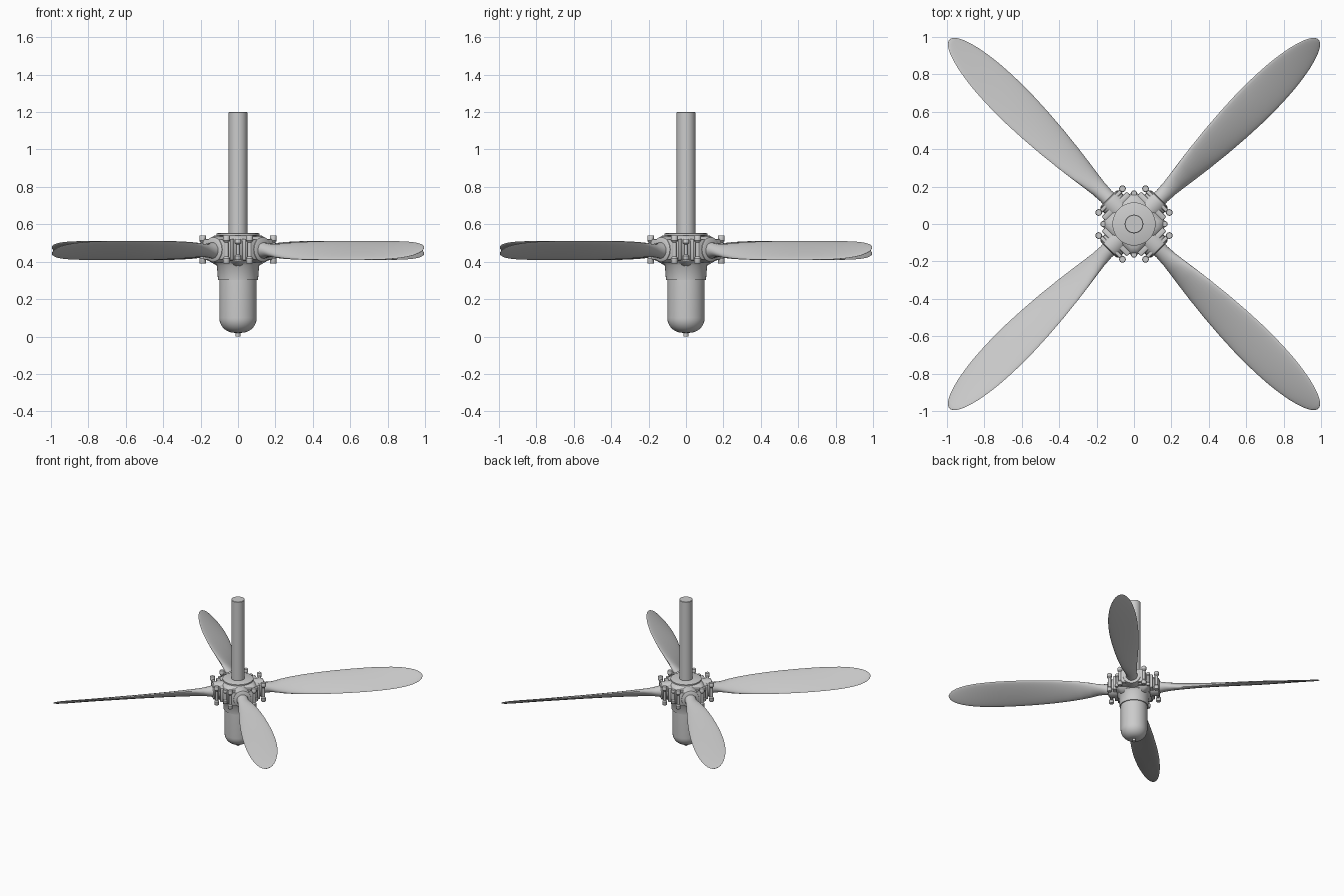
import bpy, bmesh, math
from mathutils import Matrix

if "Cube" in bpy.data.objects:
    bpy.data.objects.remove(bpy.data.objects["Cube"])

ZC = 0.46          # height of the blade plane
R2 = math.sqrt(0.5)


def finish(name, bm, angle=35):
    bmesh.ops.recalc_face_normals(bm, faces=bm.faces)
    me = bpy.data.meshes.new(name)
    bm.to_mesh(me)
    bm.free()
    ob = bpy.data.objects.new(name, me)
    bpy.context.collection.objects.link(ob)
    bpy.ops.object.select_all(action='DESELECT')
    ob.select_set(True)
    bpy.context.view_layer.objects.active = ob
    bpy.ops.object.shade_smooth_by_angle(angle=math.radians(angle))
    return ob


def loft(name, rings):
    bm = bmesh.new()
    vs = [[bm.verts.new(p) for p in ring] for ring in rings]
    n = len(vs[0])
    for a, b in zip(vs, vs[1:]):
        for i in range(n):
            j = (i + 1) % n
            bm.faces.new((a[i], a[j], b[j], b[i]))
    bm.faces.new(vs[0])
    bm.faces.new(vs[-1])
    return finish(name, bm)


def lathe(name, profile, seg=40, matrix=Matrix()):
    ob = loft(name, [[(r * math.cos(2 * math.pi * i / seg), r * math.sin(2 * math.pi * i / seg), z)
                      for i in range(seg)] for r, z in profile])
    ob.data.transform(matrix)
    return ob


def box(name, size, centre, matrix, bevel=0.006):
    bm = bmesh.new()
    bmesh.ops.create_cube(bm, size=1)
    bmesh.ops.scale(bm, vec=size, verts=bm.verts)
    bmesh.ops.bevel(bm, geom=bm.edges[:], offset=bevel, segments=2, affect='EDGES', profile=0.5)
    bmesh.ops.translate(bm, vec=centre, verts=bm.verts)
    bm.transform(matrix)
    return finish(name, bm)


# Drive shaft and top flange
lathe("shaft", [(0.05, 0.40), (0.05, 1.197), (0.047, 1.2)], 32)
lathe("top_flange", [(0.10, 0.50), (0.105, 0.538), (0.115, 0.54), (0.115, 0.55), (0.108, 0.553)])

# Domed nose with its collar and tip
dome = [(0.02 + 0.08 * math.sin(a), 0.10 - 0.08 * math.cos(a))
        for a in [math.radians(9 * i) for i in range(11)]]
lathe("nose_dome", dome + [(0.10, 0.31)])
lathe("nose_tip", [(0.013, 0.0), (0.013, 0.03)], 16)
lathe("nose_collar", [(0.105, 0.302), (0.107, 0.302), (0.113, 0.38), (0.125, 0.395), (0.125, 0.42)])

# Hub body: square turned to the blades with trimmed corners
hub = []
for d, z in [(0.085, 0.375), (0.125, 0.405), (0.13, 0.42), (0.13, 0.505), (0.12, 0.525), (0.10, 0.54)]:
    c = d * 0.78
    pts = [(d, -c), (d, c), (c, d), (-c, d), (-d, c), (-d, -c), (-c, -d), (c, -d)]
    hub.append([((x - y) * R2, (x + y) * R2, z) for x, y in pts])
loft("hub_body", hub)

# Blade sections: radius, half width, half rise, half thickness
stations = [(0.12, .05, 0, .05), (0.17, .048, 0, .048), (0.21, .041, .006, .04), (0.27, .043, .022, .031),
            (0.33, .051, .034, .026), (0.4, .062, .041, .022), (0.5, .076, .046, .018),
            (0.62, .089, .049, .016), (0.75, .099, .05, .014), (0.86, .104, .05, .013),
            (0.95, .105, .05, .012), (1.03, .103, .05, .011), (1.11, .098, .049, .01),
            (1.18, .09, .048, .009), (1.25, .078, .044, .008), (1.30, .065, .039, .007),
            (1.34, .051, .032, .006), (1.37, .035, .023, .005), (1.387, .02, .013, .004),
            (1.395, .004, .003, .001)]


def blade_section(r, h, rise, t, n=24):
    pitch, chord = math.atan2(rise, h), math.hypot(h, rise)
    ring = []
    for i in range(n):
        a = 2 * math.pi * i / n
        u, v = chord * math.cos(a), t * math.sin(a)
        ring.append((r, u * math.cos(pitch) - v * math.sin(pitch),
                     ZC + u * math.sin(pitch) + v * math.cos(pitch)))
    return ring


# Spool-shaped bolt profile around the blade plane
def bolt(name, x, y, rad, half, matrix):
    n = rad * 0.6
    prof = [(rad * .85, -half), (rad, -half + .004), (rad, -half * .62), (n, -half * .5),
            (n, half * .5), (rad, half * .62), (rad, half - .004), (rad * .85, half)]
    lathe(name, prof, 16, matrix @ Matrix.Translation((x, y, ZC + 0.005)))


for k in range(4):
    m = Matrix.Rotation(math.radians(45 + 90 * k), 4, 'Z')
    i = k + 1
    blade = loft(f"blade_{i}", [blade_section(*s) for s in stations])
    blade.data.transform(m)
    # Barrel socket and clamp plates holding the blade root
    turn = m @ Matrix.Translation((0, 0, ZC + 0.005)) @ Matrix.Rotation(math.pi / 2, 4, 'Y')
    lathe(f"blade_socket_{i}", [(0.07, 0.08), (0.07, 0.165), (0.066, 0.188), (0.055, 0.194)], 32, turn)
    box(f"inner_plate_{i}", (0.03, 0.19, 0.115), (0.135, 0, ZC + 0.005), m)
    box(f"clamp_plate_{i}", (0.022, 0.17, 0.11), (0.174, 0, ZC + 0.005), m)
    for s, side in ((-1, "right"), (1, "left")):
        bolt(f"clamp_bolt_{i}_{side}", 0.177, s * 0.09, 0.018, 0.076, m)
    # Small bolt at the hub corner between two blades
    bolt(f"corner_bolt_{i}", 0.116, 0.116, 0.016, 0.055, m)
